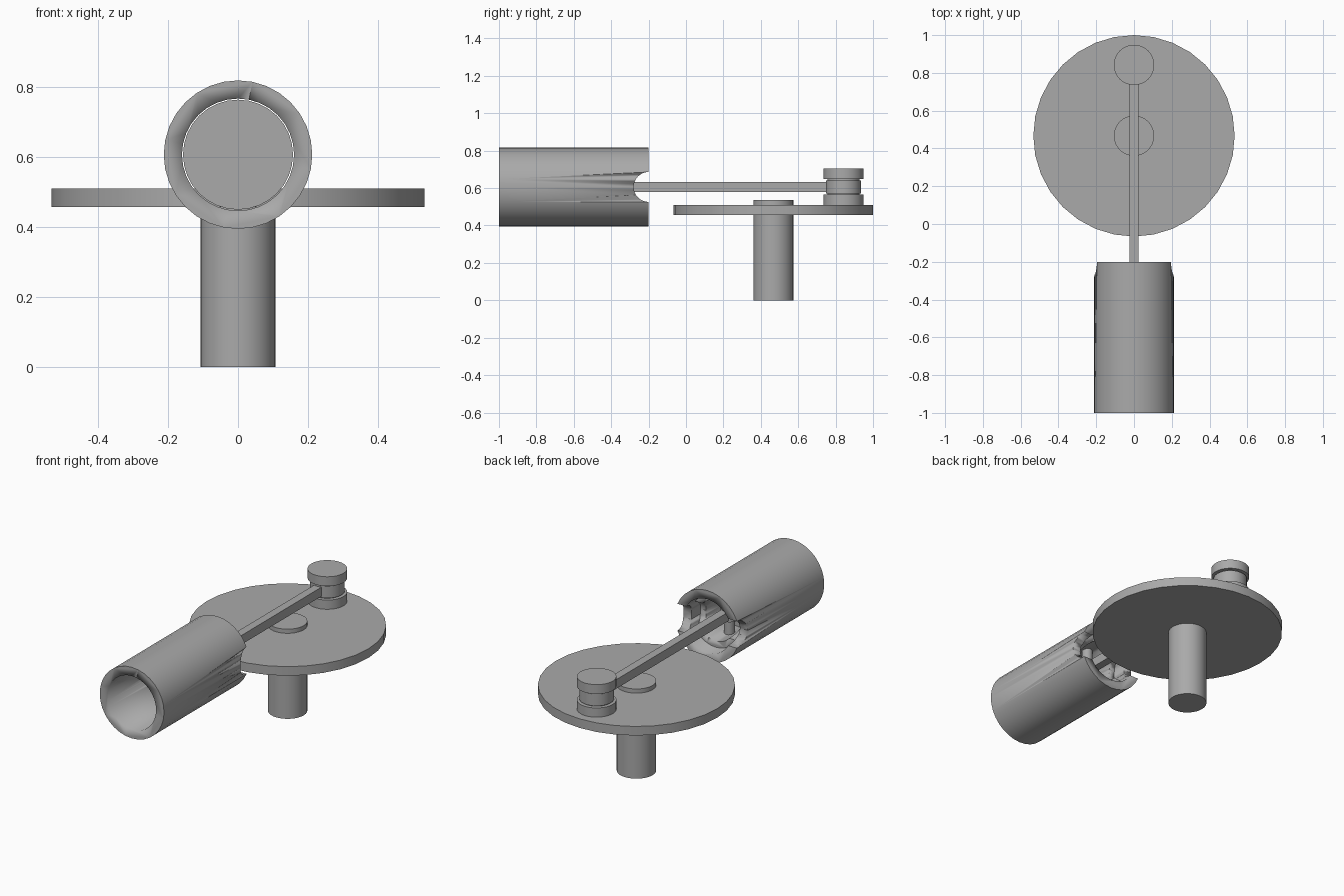
import bpy, math
from mathutils import Matrix, Vector

cube = bpy.data.objects.get("Cube")
if cube:
    bpy.data.objects.remove(cube, do_unlink=True)

AXIS_Z = 0.606      # height of the bore and rod
WHEEL_Y = 0.467     # wheel centre
PIN_Y = 0.842       # crank pin centre
WRIST_Y = -0.41     # wrist pin centre

steel = bpy.data.materials.new("steel_grey")
steel.use_nodes = True
grey = (0.4, 0.4, 0.4, 1)
steel.diffuse_color = grey
steel.node_tree.nodes["Principled BSDF"].inputs["Base Color"].default_value = grey


def finish(name):
    ob = bpy.context.object
    ob.name = name
    ob.data.materials.append(steel)
    bpy.ops.object.transform_apply(location=True, rotation=True, scale=True)
    bpy.ops.object.shade_smooth_by_angle(angle=math.radians(30))
    return ob


def cylinder(name, radius, start, end):
    """Round bar between two points."""
    a, b = Vector(start), Vector(end)
    turn = Vector((0, 0, 1)).rotation_difference(b - a).to_euler()
    bpy.ops.mesh.primitive_cylinder_add(vertices=32, radius=radius,
        depth=(b - a).length, location=(a + b) / 2, rotation=turn)
    return finish(name)


def upright(name, radius, y, low, high):
    return cylinder(name, radius, (0, y, low), (0, y, high))


def lengthwise(name, radius, front, back):
    return cylinder(name, radius, (0, front, AXIS_Z), (0, back, AXIS_Z))


def cut(target, cutter):
    mod = target.modifiers.new("cut", 'BOOLEAN')
    mod.operation, mod.solver, mod.object = 'DIFFERENCE', 'EXACT', cutter
    bpy.context.view_layer.objects.active = target
    bpy.ops.object.modifier_apply(modifier=mod.name)
    bpy.data.objects.remove(cutter, do_unlink=True)


# Wheel on its shaft
upright("drive_shaft", 0.107, WHEEL_Y, 0, 0.535)
upright("crank_wheel", 0.533, WHEEL_Y, 0.456, 0.51)

# Crank pin with collars around the rod eye
upright("crank_pin_base", 0.107, PIN_Y, 0.505, 0.565)
upright("crank_pin_core", 0.085, PIN_Y, 0.55, 0.66)
upright("rod_big_end", 0.094, PIN_Y, 0.571, 0.641)
upright("crank_pin_cap", 0.107, PIN_Y, 0.648, 0.704)

# Connecting rod
bpy.ops.mesh.primitive_cube_add(size=1, location=(0, (WRIST_Y + PIN_Y) / 2, AXIS_Z))
bpy.context.object.scale = (0.048, PIN_Y - WRIST_Y, 0.054)
finish("connecting_rod")

# Open cylinder with side notches for the rod
barrel = lengthwise("cylinder_barrel", 0.212, -1, -0.2)
cut(barrel, lengthwise("bore_cutter", 0.16, -1.1, -0.1))
cut(barrel, cylinder("notch_cutter", 0.08, (-0.4, -0.2, AXIS_Z), (0.4, -0.2, AXIS_Z)))

# Hollow piston with notched skirt
piston = lengthwise("piston", 0.157, -0.55, -0.28)
cut(piston, lengthwise("skirt_cutter", 0.12, -0.5, -0.2))
cut(piston, cylinder("skirt_notch_cutter", 0.08, (-0.4, -0.28, AXIS_Z), (0.4, -0.28, AXIS_Z)))

# Wrist pin across the piston
upright("wrist_pin", 0.03, WRIST_Y, AXIS_Z - 0.14, AXIS_Z + 0.14)
upright("rod_small_end", 0.05, WRIST_Y, AXIS_Z - 0.035, AXIS_Z + 0.035)
